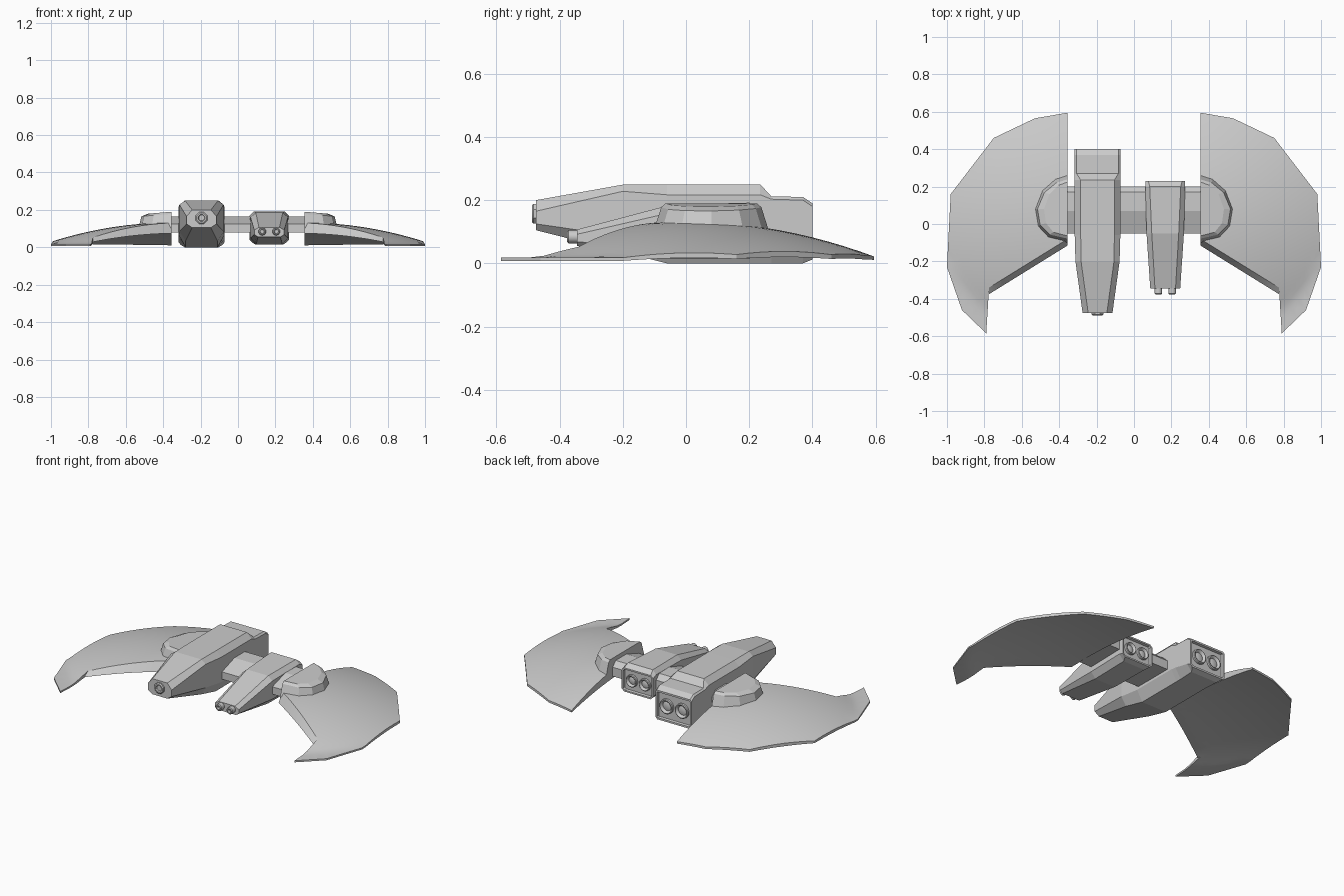
import bpy, bmesh, math
from mathutils import Vector, Matrix

cube = bpy.data.objects.get("Cube")
if cube:
    bpy.data.objects.remove(cube, do_unlink=True)


def finish(name, bm, smooth=None):
    bmesh.ops.recalc_face_normals(bm, faces=bm.faces)
    mesh = bpy.data.meshes.new(name)
    bm.to_mesh(mesh)
    bm.free()
    ob = bpy.data.objects.new(name, mesh)
    bpy.context.collection.objects.link(ob)
    if smooth:
        bpy.ops.object.select_all(action='DESELECT')
        ob.select_set(True)
        bpy.context.view_layer.objects.active = ob
        bpy.ops.object.shade_smooth_by_angle(angle=math.radians(smooth))
    return ob


def loft(bm, rings):
    """Skin a list of equal-length closed rings and cap both ends."""
    vs = [[bm.verts.new(p) for p in ring] for ring in rings]
    n = len(vs[0])
    for a, b in zip(vs, vs[1:]):
        for i in range(n):
            j = (i + 1) % n
            bm.faces.new((a[i], a[j], b[j], b[i]))
    return bm.faces.new(vs[0]), bm.faces.new(vs[-1])


def hull(name, cx, stations, inset):
    """Chamfered hull from stations: y, top/mid/bottom half widths, four heights."""
    rings = []
    for y, wt, wm, wb, z0, z1, z2, z3 in stations:
        half = [(wb, z0), (wm, z1), (wm, z2), (wt, z3)]
        ring = half + [(-w, z) for w, z in reversed(half)]
        rings.append([(cx + w, y, z) for w, z in ring])
    bm = bmesh.new()
    nose, rear = loft(bm, rings)
    bmesh.ops.recalc_face_normals(bm, faces=bm.faces)
    bmesh.ops.inset_individual(bm, faces=[rear], thickness=inset)
    bmesh.ops.inset_individual(bm, faces=[rear], thickness=0.003, depth=-0.015)
    return finish(name, bm)


def lathe(name, x, z, profile, sides=16):
    """Turned part around the y axis; profile is (radius, y)."""
    bm = bmesh.new()
    rings = []
    for r, y in profile:
        angles = [math.tau * (i + 0.5) / sides for i in range(sides)]
        rings.append([(x + r * math.cos(a), y, z + r * math.sin(a)) for a in angles])
    loft(bm, rings)
    return finish(name, bm, 40)


def engines(name, cx, z, y, r, gap):
    for side, label in ((1, "left"), (-1, "right")):
        lathe(f"{name}_engine_{label}", cx + side * gap, z,
              [(r, y - 0.02), (r, y - 0.003), (r * 0.88, y), (r * 0.75, y - 0.003),
               (r * 0.62, y - 0.014), (r * 0.4, y - 0.01)])


# Wing: a flat outline cut into a grid, then domed into a tapering shell
OUTLINE = [(0.355, 0.595), (0.53, 0.565), (0.75, 0.46), (0.98, 0.16), (1.0, -0.23),
           (0.92, -0.46), (0.79, -0.585), (0.775, -0.34), (0.355, -0.08)]


def dome(x, y):
    q = ((x - 0.355) / 0.68) ** 2 + (y / 0.605) ** 2
    return max(0.0, 1 - q)


def make_wing(side, label):
    bm = bmesh.new()
    bm.faces.new([bm.verts.new((x, y, 0)) for x, y in OUTLINE])
    for axis, start, step, count in ((0, 0.355, 0.04, 17), (1, -0.6, 0.05, 25)):
        for i in range(count):
            co, no = Vector(), Vector()
            co[axis], no[axis] = start + step * i, 1
            bmesh.ops.bisect_plane(bm, geom=bm.verts[:] + bm.edges[:] + bm.faces[:],
                                   plane_co=co, plane_no=no, dist=0.0005)
    top = bm.verts[:]
    ext = bmesh.ops.extrude_face_region(bm, geom=bm.faces[:], use_keep_orig=True)
    bottom = [g for g in ext["geom"] if isinstance(g, bmesh.types.BMVert)]
    for v in top:
        v.co.z = 0.018 + 0.114 * dome(v.co.x, v.co.y)
    a, b = OUTLINE[-1], OUTLINE[-2]
    slope = (b[1] - a[1]) / (b[0] - a[0])
    for v in bottom:
        v.co.z = 0.008 + 0.068 * dome(v.co.x, v.co.y)
        # Slanted leading edge along the notch
        if v.co.x < b[0] + 0.001 and abs(v.co.y - a[1] - slope * (v.co.x - a[0])) < 0.002:
            v.co.y -= 0.035
    bmesh.ops.triangulate(bm, faces=bm.faces[:])
    bm.transform(Matrix.Diagonal((side, 1, 1, 1)))
    return finish(f"{label}_wing", bm, 25)


# Half-round mount on the root of each wing
MOUNT = [(0.355, 0.26), (0.42, 0.24), (0.49, 0.18), (0.53, 0.08),
         (0.515, -0.015), (0.46, -0.075), (0.355, -0.1)]


def make_mount(side, label):
    rings = []
    for scale_x, scale_y, z, tilt in ((1, 1, 0.085, 0), (1, 1, 0.11, 0),
                                     (0.92, 0.88, 0.178, 0.07), (0.72, 0.8, 0.19, 0.06)):
        rings.append([(side * (0.355 + (x - 0.355) * scale_x), 0.08 + (y - 0.08) * scale_y,
                       z - tilt * (x - 0.355)) for x, y in MOUNT])
    bm = bmesh.new()
    loft(bm, rings)
    return finish(f"{label}_wing_mount", bm)


for side, label in ((1, "left"), (-1, "right")):
    make_wing(side, label)
    make_mount(side, label)

# Cross beam joining the wings and both hulls
BEAM = [(-0.05, 0.08), (-0.05, 0.125), (0.07, 0.165), (0.17, 0.165), (0.2, 0.135), (0.2, 0.08)]
bm = bmesh.new()
loft(bm, [[(x, y, z) for y, z in BEAM] for x in (-0.38, 0.38)])
finish("cross_beam", bm)

# Large hull on the right
hull("main_hull", -0.195, [
    (-0.475, 0.05, 0.08, 0.05, 0.105, 0.125, 0.165, 0.2),
    (-0.2, 0.088, 0.118, 0.085, 0.035, 0.085, 0.228, 0.249),
    (-0.06, 0.09, 0.122, 0.085, 0, 0.065, 0.217, 0.25),
    (0.235, 0.09, 0.122, 0.085, 0, 0.065, 0.217, 0.25),
    (0.27, 0.112, 0.122, 0.085, 0, 0.06, 0.203, 0.212),
    (0.37, 0.112, 0.122, 0.09, 0, 0.04, 0.2, 0.21),
    (0.4, 0.112, 0.122, 0.11, 0.012, 0.025, 0.18, 0.19)], 0.012)
engines("main", -0.195, 0.102, 0.4, 0.045, 0.052)
lathe("nose_emitter", -0.195, 0.157,
      [(0.034, -0.47), (0.034, -0.483), (0.028, -0.488), (0.02, -0.488), (0.016, -0.48)], 8)

# Small hull on the left
hull("small_hull", 0.167, [
    (-0.345, 0.055, 0.08, 0.06, 0.055, 0.068, 0.092, 0.107),
    (-0.05, 0.072, 0.1, 0.07, 0.015, 0.05, 0.16, 0.185),
    (0.2, 0.083, 0.106, 0.075, 0.015, 0.05, 0.168, 0.192),
    (0.23, 0.09, 0.106, 0.09, 0.025, 0.04, 0.155, 0.17)], 0.01)
engines("small", 0.167, 0.098, 0.23, 0.037, 0.044)
for side, label in ((1, "left"), (-1, "right")):
    lathe(f"{label}_gun", 0.167 + side * 0.037, 0.084,
          [(0.021, -0.33), (0.021, -0.372), (0.016, -0.376), (0.011, -0.376), (0.01, -0.36)], 10)
